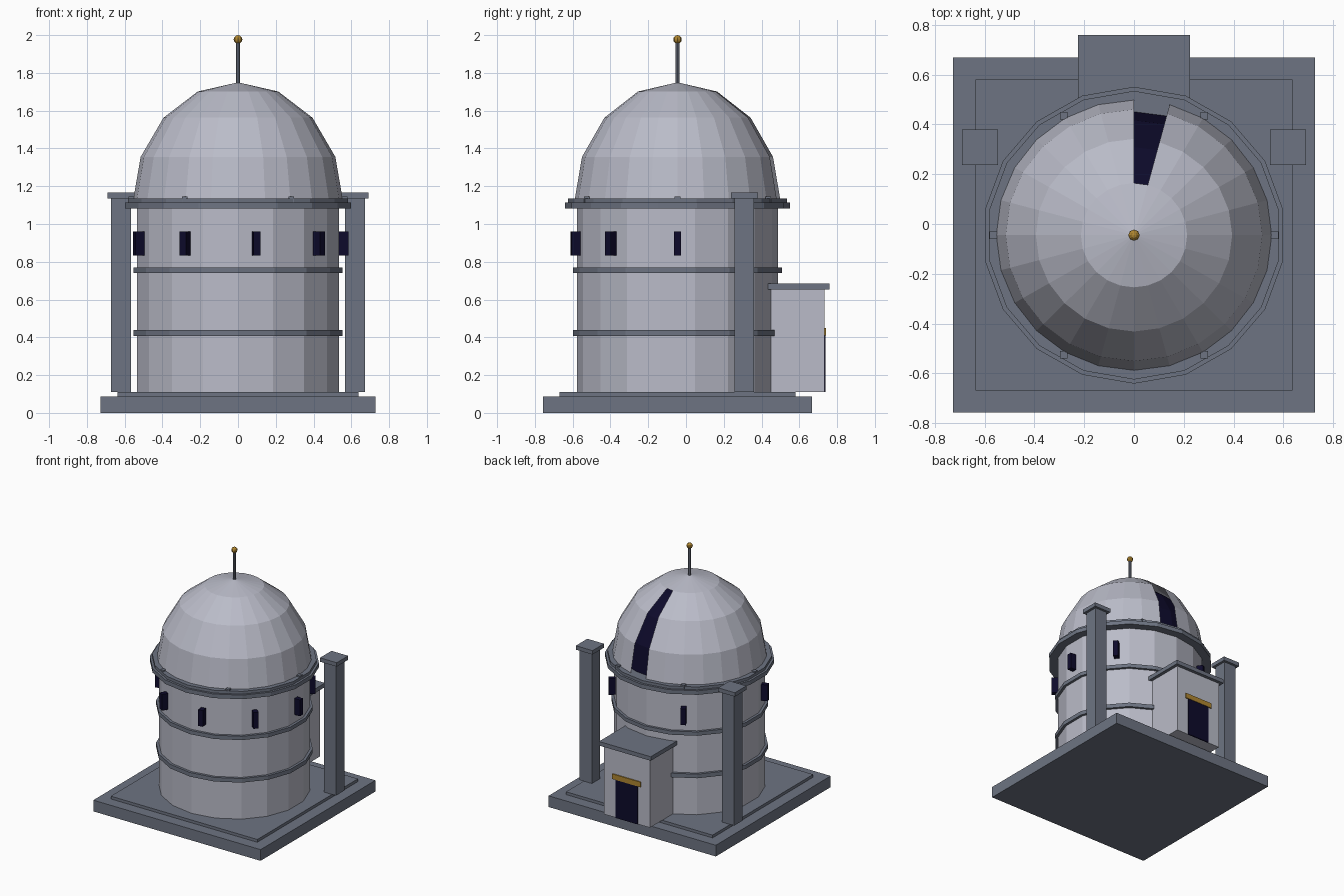
import bpy, bmesh
from math import sin, cos, pi, radians
from mathutils import Matrix, Vector

cube = bpy.data.objects.get("Cube")
if cube:
    bpy.data.objects.remove(cube, do_unlink=True)

DEPTH = 0.981      # slight squash front to back
AXIS_Y = -0.045    # tower axis


def material(name, rgb):
    m = bpy.data.materials.new(name)
    m.use_nodes = True
    m.diffuse_color = (*rgb, 1)
    m.node_tree.nodes["Principled BSDF"].inputs["Base Color"].default_value = (*rgb, 1)
    return m


WALL = material("pale stone", (0.49, 0.50, 0.58))
TRIM = material("slate grey", (0.155, 0.175, 0.225))
DARK = material("midnight blue", (0.004, 0.003, 0.024))
GOLD = material("brass", (0.43, 0.24, 0.03))


def finish(name, bm, mat):
    bmesh.ops.recalc_face_normals(bm, faces=bm.faces)
    me = bpy.data.meshes.new(name)
    bm.to_mesh(me)
    bm.free()
    me.materials.append(mat)
    ob = bpy.data.objects.new(name, me)
    bpy.context.collection.objects.link(ob)
    return ob


def box(name, mat, xs, ys, zs):
    """Box from its lower and upper limits, in model space."""
    bm = bmesh.new()
    lo, hi = Vector((xs[0], ys[0], zs[0])), Vector((xs[1], ys[1], zs[1]))
    bmesh.ops.create_cube(bm, size=1, matrix=Matrix.Translation((lo + hi) / 2)
                          @ Matrix.Diagonal((*(hi - lo), 1)))
    return finish(name, bm, mat)


def tower_box(name, mat, x, y, half, z0, z1):
    """Square block placed relative to the tower axis."""
    yc, hy = AXIS_Y + y * DEPTH, half * DEPTH
    return box(name, mat, (x - half, x + half), (yc - hy, yc + hy), (z0, z1))


def lathe(name, mat, profile, sides, skip=()):
    """Turn (radius, z) points round the axis; skip holds (side, row) openings."""
    bm = bmesh.new()
    rings = []
    for r, z in profile:
        if r < 1e-4:
            rings.append([bm.verts.new((0, AXIS_Y, z))] * sides)
        else:
            rings.append([bm.verts.new((r * sin(2 * pi * i / sides),
                                        AXIS_Y + DEPTH * r * cos(2 * pi * i / sides), z))
                          for i in range(sides)])
    for row, (a, b) in enumerate(zip(rings, rings[1:])):
        for i in range(sides):
            if (i, row) not in skip:
                j = (i + 1) % sides
                bm.faces.new(list(dict.fromkeys((a[i], a[j], b[j], b[i]))))
    return finish(name, bm, mat)


def drum(name, mat, r, z0, z1, sides=18):
    return lathe(name, mat, [(0, z0), (r, z0), (r, z1), (0, z1)], sides)


def dome_profile(r, h):
    return [(r * cos(k * pi / 8), 1.11 + h * sin(k * pi / 8)) for k in range(5)]


# Stepped base
tower_box("base_slab", TRIM, 0, 0, 0.727, 0, 0.088)
tower_box("base_step", TRIM, 0, 0, 0.637, 0.088, 0.11)

# Round tower with its bands and cornice
drum("tower_wall", WALL, 0.543, 0.11, 1.09)
drum("lower_band", TRIM, 0.563, 0.406, 0.438)
drum("upper_band", TRIM, 0.563, 0.740, 0.770)
drum("cornice", TRIM, 0.608, 1.082, 1.114)
drum("dome_track", TRIM, 0.591, 1.114, 1.136)

# Dome with one open slot, and a dark lining behind it
lathe("dome", WALL, dome_profile(0.558, 0.64), 24, {(0, 0), (0, 1), (0, 2)})
lathe("dome_lining", DARK, dome_profile(0.51, 0.588), 24)

# Small clamps around the dome track
for i in range(6):
    a = radians(60 * i)
    tower_box(f"track_clamp_{i + 1}", TRIM, 0.565 * cos(a), 0.565 * sin(a), 0.015, 1.11, 1.146)

# Windows all round, except above the door
for i in range(9):
    if i == 2:
        continue
    bm = bmesh.new()
    place = (Matrix.Translation((0, AXIS_Y, 0)) @ Matrix.Diagonal((1, DEPTH, 1, 1))
             @ Matrix.Rotation(radians(40 * i), 4, "Z") @ Matrix.Translation((0.555, 0, 0.896)))
    bmesh.ops.create_cube(bm, size=1, matrix=place @ Matrix.Diagonal((0.058, 0.038, 0.127, 1)))
    finish(f"window_{i + 1}", bm, DARK)

# Pair of free-standing pillars
for side, sx in (("left", 1), ("right", -1)):
    tower_box(f"{side}_pillar", TRIM, sx * 0.619, 0.361, 0.053, 0.11, 1.136)
    tower_box(f"{side}_pillar_cap", TRIM, sx * 0.619, 0.361, 0.0725, 1.136, 1.167)

# Entrance porch at the back
box("porch", WALL, (-0.2, 0.2), (0.449, 0.734), (0.11, 0.652))
box("porch_roof", TRIM, (-0.225, 0.225), (0.433, 0.759), (0.652, 0.684))
box("door", DARK, (-0.095, 0.095), (0.73, 0.739), (0.11, 0.41))
box("door_lintel", GOLD, (-0.123, 0.123), (0.733, 0.742), (0.41, 0.45))

# Mast with a brass ball
drum("mast", TRIM, 0.0115, 1.73, 1.965, 8)
lathe("mast_ball", GOLD, [(0.023 * sin(k * pi / 6), 1.977 - 0.023 * cos(k * pi / 6))
                          for k in range(7)], 8)
